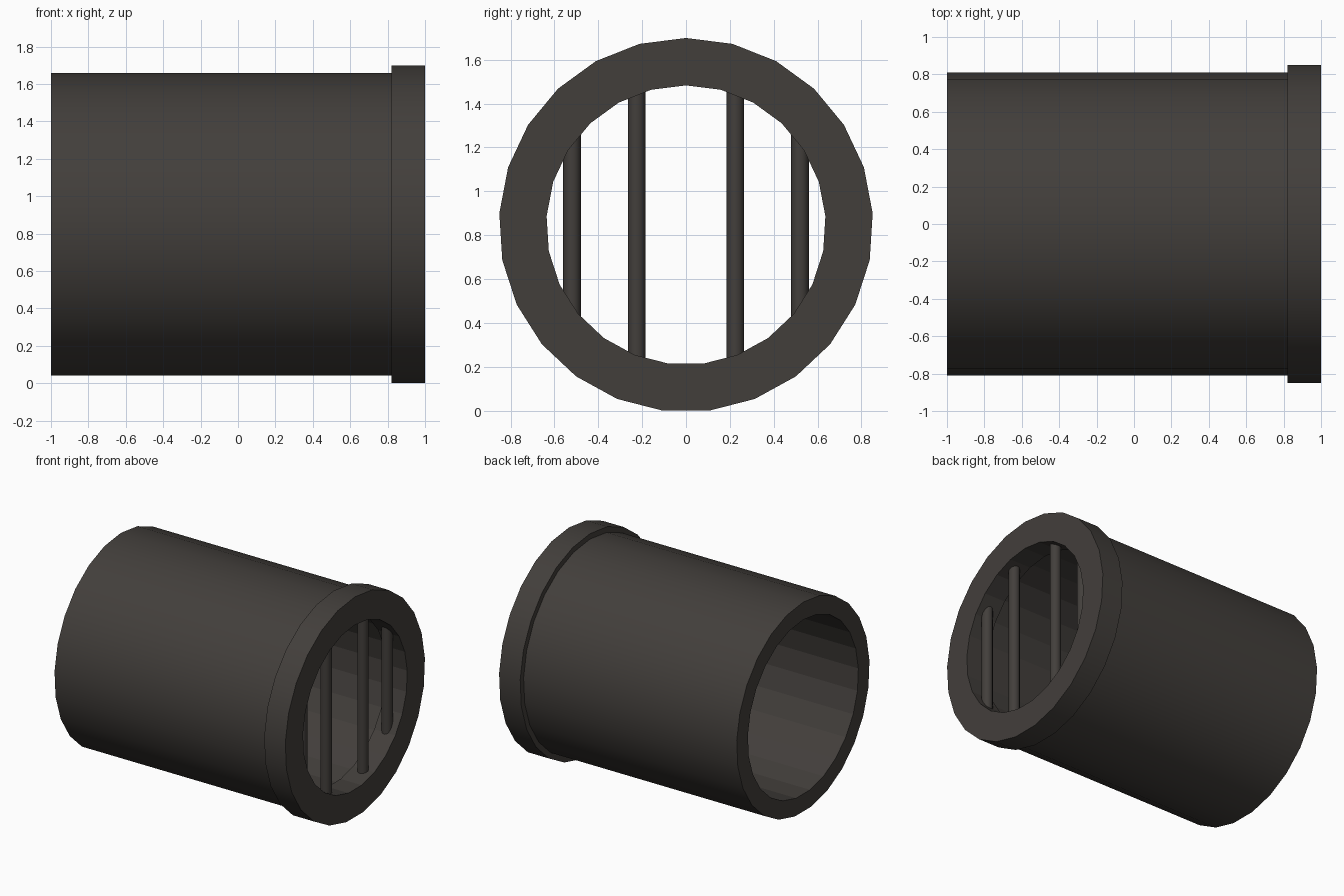
import bpy, bmesh, math

if "Cube" in bpy.data.objects:
    bpy.data.objects.remove(bpy.data.objects["Cube"])

SIDES = 25
R_FLANGE, R_HOLE = 0.853, 0.637
R_PIPE, R_BORE = 0.811, 0.675
CZ = R_FLANGE * math.cos(math.pi / SIDES)   # flat bottom edge rests on z = 0

mat = bpy.data.materials.new("dark_iron")
mat.diffuse_color = (0.055, 0.049, 0.044, 1)
mat.use_nodes = True
mat.node_tree.nodes["Principled BSDF"].inputs["Base Color"].default_value = mat.diffuse_color


def finish(name, bm):
    bmesh.ops.recalc_face_normals(bm, faces=bm.faces)
    me = bpy.data.meshes.new(name)
    bm.to_mesh(me)
    bm.free()
    me.materials.append(mat)
    ob = bpy.data.objects.new(name, me)
    bpy.context.collection.objects.link(ob)
    return ob


def tube(name, x0, x1, r_out, r_in):
    """Hollow 25-sided tube along x: smooth outside, faceted inside."""
    bm = bmesh.new()
    loops = []
    for x, r in ((x0, r_out), (x1, r_out), (x1, r_in), (x0, r_in)):
        loops.append([bm.verts.new((x, r * math.sin(math.tau * i / SIDES),
                                    CZ + r * math.cos(math.tau * i / SIDES)))
                      for i in range(SIDES)])
    for k in range(4):
        a, b = loops[k], loops[(k + 1) % 4]
        for i in range(SIDES):
            j = (i + 1) % SIDES
            f = bm.faces.new((a[i], a[j], b[j], b[i]))
            f.smooth = k == 0
    for e in bm.edges:
        if abs(e.calc_face_angle(0)) > math.radians(40):
            e.smooth = False
    return finish(name, bm)


def bar(name, y, half):
    """Upright round bar set in the middle of the flange."""
    bm = bmesh.new()
    bmesh.ops.create_cone(bm, cap_ends=True, segments=12, radius1=0.04,
                          radius2=0.04, depth=2 * half)
    bmesh.ops.translate(bm, verts=bm.verts, vec=(0.91, y, CZ))
    for f in bm.faces:
        f.smooth = len(f.verts) == 4
    for e in bm.edges:
        if e.calc_face_angle(0) > math.radians(40):
            e.smooth = False
    return finish(name, bm)


# Pipe body and mouth flange
tube("pipe", -1.0, 0.82, R_PIPE, R_BORE)
tube("flange", 0.82, 1.0, R_FLANGE, R_HOLE)

# Grate bars, ends buried in the flange
for label, y in (("inner", 0.225), ("outer", 0.52)):
    half = math.sqrt(0.72 ** 2 - y ** 2)
    for side, s in (("left", -1), ("right", 1)):
        bar(f"{label}_bar_{side}", s * y, half)
